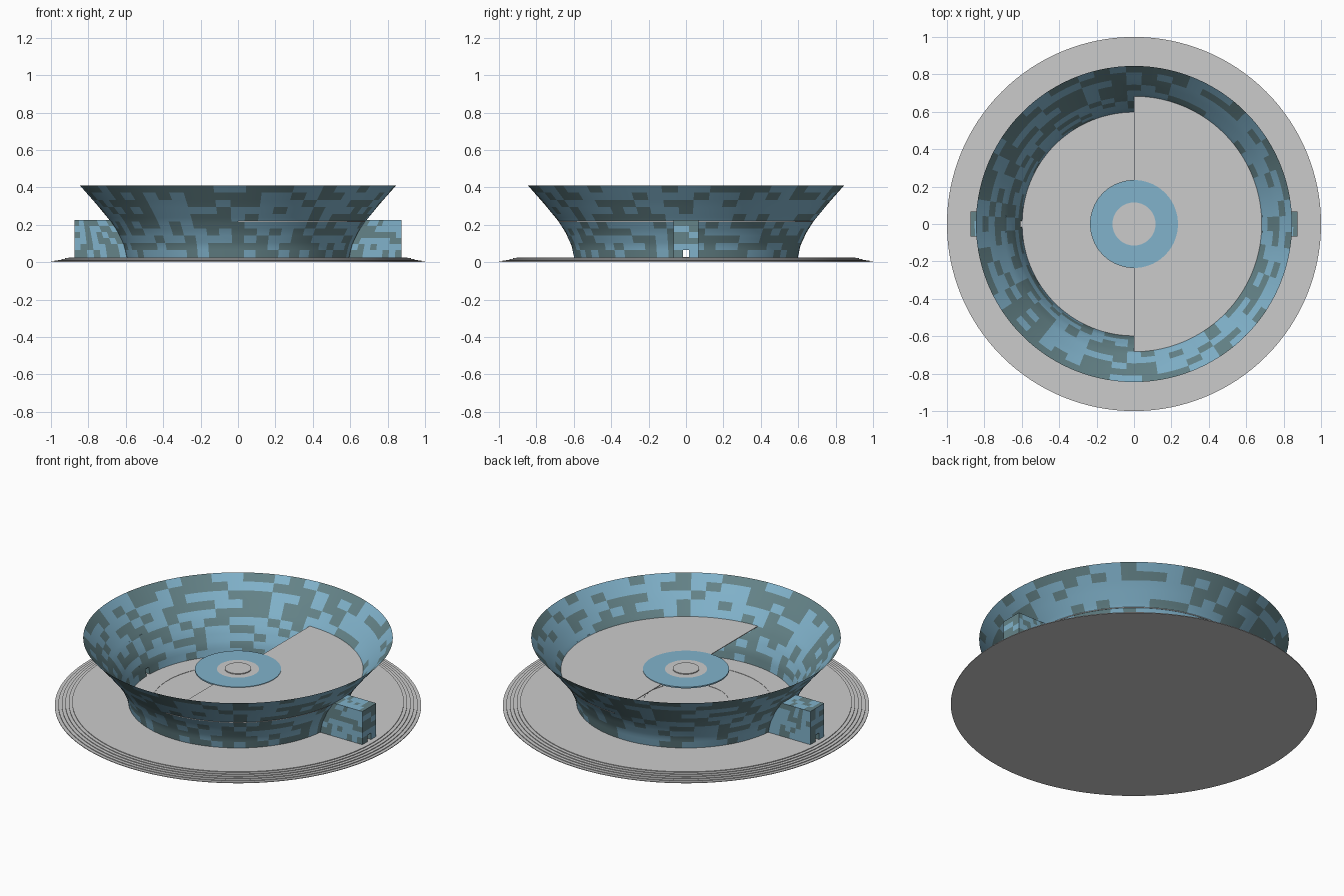
import bpy, bmesh, math, random

if "Cube" in bpy.data.objects:
    bpy.data.objects.remove(bpy.data.objects["Cube"])
random.seed(4)


def material(name, rgb):
    m = bpy.data.materials.new(name)
    m.diffuse_color = (*rgb, 1)
    m.use_nodes = True
    m.node_tree.nodes["Principled BSDF"].inputs["Base Color"].default_value = m.diffuse_color
    return m


BLUE = material("blue_tile", (0.22, 0.45, 0.60))
SLATE = material("slate_tile", (0.13, 0.23, 0.25))


def finish(name, bm, mats=(), smooth=False, recalc=True):
    bmesh.ops.remove_doubles(bm, verts=bm.verts, dist=1e-5)
    if recalc:
        bmesh.ops.recalc_face_normals(bm, faces=bm.faces)
    me = bpy.data.meshes.new(name)
    bm.to_mesh(me)
    bm.free()
    for m in mats:
        me.materials.append(m)
    ob = bpy.data.objects.new(name, me)
    bpy.context.collection.objects.link(ob)
    if smooth:
        bpy.context.view_layer.objects.active = ob
        ob.select_set(True)
        bpy.ops.object.shade_smooth_by_angle(angle=math.radians(25))
        ob.select_set(False)
    return ob


def lathe(name, prof, mats=(), n=128):
    """Revolve an (r, z) profile around z."""
    bm = bmesh.new()
    vs = [bm.verts.new((r, 0, z)) for r, z in prof]
    es = [bm.edges.new(p) for p in zip(vs, vs[1:])]
    bmesh.ops.spin(bm, geom=vs + es, cent=(0, 0, 0), axis=(0, 0, 1),
                   angle=2 * math.pi, steps=n, use_merge=True)
    return finish(name, bm, mats, True)


def ring(name, r0, r1, z0, z1, mats=()):
    return lathe(name, [(r0, z0), (r1, z0), (r1, z1), (r0, z1), (r0, z0)], mats)


def patch(bm, f, us, vs, mat=None):
    """Grid of quads over f(u, v), each quad getting a tile colour."""
    g = [[bm.verts.new(f(u, v)) for v in vs] for u in us]
    for i in range(len(us) - 1):
        for j in range(len(vs) - 1):
            q = bm.faces.new((g[i][j], g[i + 1][j], g[i + 1][j + 1], g[i][j + 1]))
            q.material_index = int(random.random() < 0.45) if mat is None else mat


# Flared wall profile: radius at a given height
FLOOR, TOP = 0.025, 0.41
PTS = [(0.025, 0.598), (0.09, 0.612), (0.16, 0.645), (0.22, 0.683),
       (0.31, 0.757), (0.41, 0.845)]


def wall_r(z):
    for (z0, r0), (z1, r1) in zip(PTS, PTS[1:]):
        if z <= z1 + 1e-6:
            return r0 + (r1 - r0) * (z - z0) / (z1 - z0)
    return PTS[-1][1]


# Stepped base plate
prof = [(0, 0), (1, 0)]
for k in range(6):
    r, z = 1 - 0.019 * k, 0.0042 * (k + 1)
    prof += [(r, z), (r - 0.019 if k < 5 else 0, z)]
lathe("base_plate", prof)

# Tiled flared wall, with a small doorway at each end of the x axis
SEG, TILES, ROWS, SUB = 240, 60, 10, 2
DOOR_H, HALF = 0.045, 0.0157
zs = [FLOOR + (DOOR_H - 0.005) * k / SUB for k in range(SUB)]
z0 = FLOOR + DOOR_H - 0.005
zs += [z0 + (TOP - z0) * k / ((ROWS - 1) * SUB) for k in range((ROWS - 1) * SUB + 1)]
colour = [[int(random.random() < 0.5) for _ in range(TILES)] for _ in range(ROWS)]
bm = bmesh.new()
rows = [[bm.verts.new((wall_r(z) * math.cos(2 * math.pi * i / SEG),
                       wall_r(z) * math.sin(2 * math.pi * i / SEG), z))
         for i in range(SEG)] for z in zs]
for j in range(len(zs) - 1):
    for i in range(SEG):
        if j < SUB and i in (0, SEG - 1, SEG // 2, SEG // 2 - 1):
            continue
        k = (i + 1) % SEG
        q = bm.faces.new((rows[j][i], rows[j][k], rows[j + 1][k], rows[j + 1][i]))
        q.material_index = colour[j // SUB][((i + 2) % SEG) // 4]
finish("flared_wall", bm, (BLUE, SLATE), True)

# Tiled entrance blocks with a low passage through each
X1, W, ZT = 0.875, 0.066, 0.225
DZ = FLOOR + DOOR_H - 0.005
heights = [FLOOR, DZ] + [DZ + (ZT - DZ) * k / 5 for k in range(1, 6)]
steps = [k / 8 for k in range(9)]
for s, label in ((1, "right"), (-1, "left")):
    def along(t, y, z):
        a = math.sqrt(wall_r(z) ** 2 - y * y)
        return (s * (a + (X1 - a) * t), y, z)
    bm = bmesh.new()
    for y in (-W, W):
        patch(bm, lambda t, z: along(t, y, z), steps, heights)
    patch(bm, lambda t, y: along(t, y, ZT), steps, [-W, -HALF, HALF, W])
    for a, b in ((-W, -HALF), (HALF, W)):
        patch(bm, lambda y, z: (s * X1, y, z), [a, b], heights)
    patch(bm, lambda y, z: (s * X1, y, z), [-HALF, HALF], heights[1:])
    # passage lining
    for y in (-HALF, HALF):
        patch(bm, lambda t, z: along(t, y, z), [0, 1], heights[:2], 1)
    patch(bm, lambda t, y: along(t, y, DZ), [0, 1], [-HALF, HALF], 1)
    finish(label + "_entrance", bm, (BLUE, SLATE))

# Raised half floor
bm = bmesh.new()
arc = [bm.verts.new((0.683 * math.cos(a), 0.683 * math.sin(a), 0.216))
       for a in (math.pi * (k / 64 - 0.5) for k in range(65))]
face = bm.faces.new(arc)
ext = bmesh.ops.extrude_face_region(bm, geom=[face])
for v in ext["geom"]:
    if isinstance(v, bmesh.types.BMVert):
        v.co.z += 0.004
bm.faces.ensure_lookup_table()
finish("raised_half_floor", bm)

# Shallow rings on the lower floor
ring("floor_ring_outer", 0.47, 0.49, 0.024, 0.027)
ring("floor_ring_inner", 0.235, 0.25, 0.024, 0.027)

# Central stage disc: blue band, grey middle and small raised cap
ring("stage_band", 0.115, 0.235, 0.215, 0.223, (BLUE,))
lathe("stage_middle", [(0, 0.215), (0.115, 0.215), (0.115, 0.223), (0, 0.223)])
lathe("stage_cap", [(0, 0.222), (0.072, 0.222), (0.072, 0.228), (0, 0.228)])
